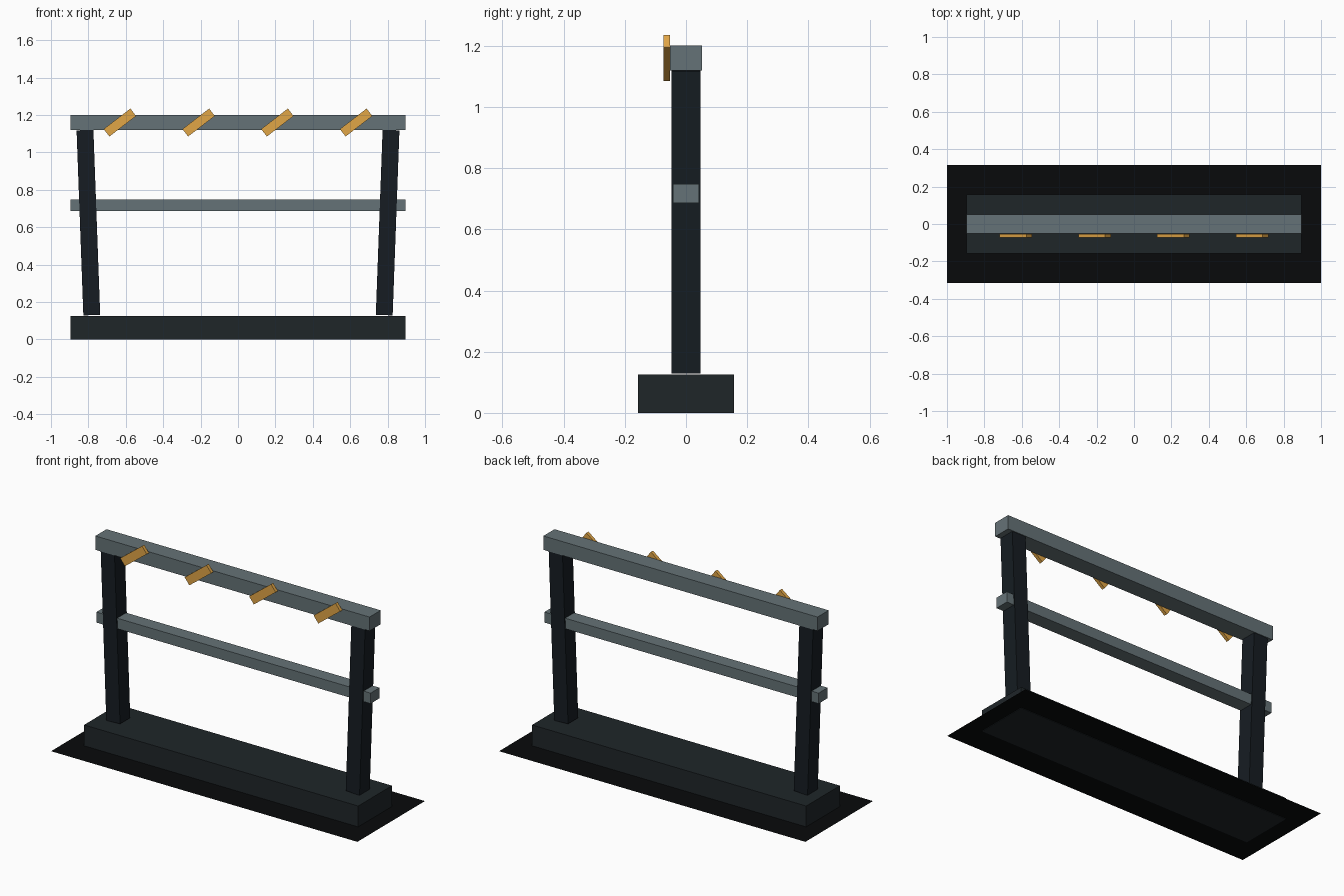
import bpy
import math

default = bpy.data.objects.get("Cube")
if default:
    bpy.data.objects.remove(default, do_unlink=True)


def material(name, rgb):
    """Make a matte material from display (sRGB) values."""
    color = tuple((c / 255) ** 2.2 for c in rgb) + (1,)
    mat = bpy.data.materials.new(name)
    mat.use_nodes = True
    mat.diffuse_color = color
    shader = mat.node_tree.nodes["Principled BSDF"]
    shader.inputs["Base Color"].default_value = color
    shader.inputs["Roughness"].default_value = 0.8
    return mat


def box(name, size, location, mat, tilt=0):
    """Box turned by tilt about the front-back axis."""
    bpy.ops.mesh.primitive_cube_add(size=1, location=location)
    obj = bpy.context.object
    obj.name = name
    obj.scale = size
    obj.rotation_euler.y = tilt
    obj.data.materials.append(mat)
    return obj


ground_mat = material("ground_black", (17, 18, 19))
base_mat = material("base_charcoal", (36, 42, 45))
post_mat = material("post_dark", (28, 34, 39))
rail_mat = material("rail_grey", (101, 114, 118))
gold_mat = material("gold", (224, 164, 72))

# Thin ground sheet around the plinth
bpy.ops.mesh.primitive_plane_add(size=1, location=(0, 0, 0.003))
sheet = bpy.context.object
sheet.name = "ground_sheet"
sheet.scale = (2, 0.63, 1)
sheet.data.materials.append(ground_mat)

# Plinth and rails
box("base", (1.79, 0.315, 0.126), (0, 0, 0.063), base_mat)
box("top_rail", (1.79, 0.104, 0.082), (0, 0, 1.16), rail_mat)
box("middle_rail", (1.79, 0.084, 0.062), (0, 0, 0.717), rail_mat)

# Posts leaning outwards
for side, label in ((1, "left"), (-1, "right")):
    box(f"{label}_post", (0.09, 0.095, 0.99), (side * 0.8, 0, 0.625),
        post_mat, side * math.radians(2.1))

# Slanted gold bars on the front of the top rail
for i in range(4):
    box(f"slanted_bar_{i + 1}", (0.18, 0.02, 0.05),
        ((i - 1.5) * 0.421, -0.063, 1.16), gold_mat, math.radians(-37.5))
